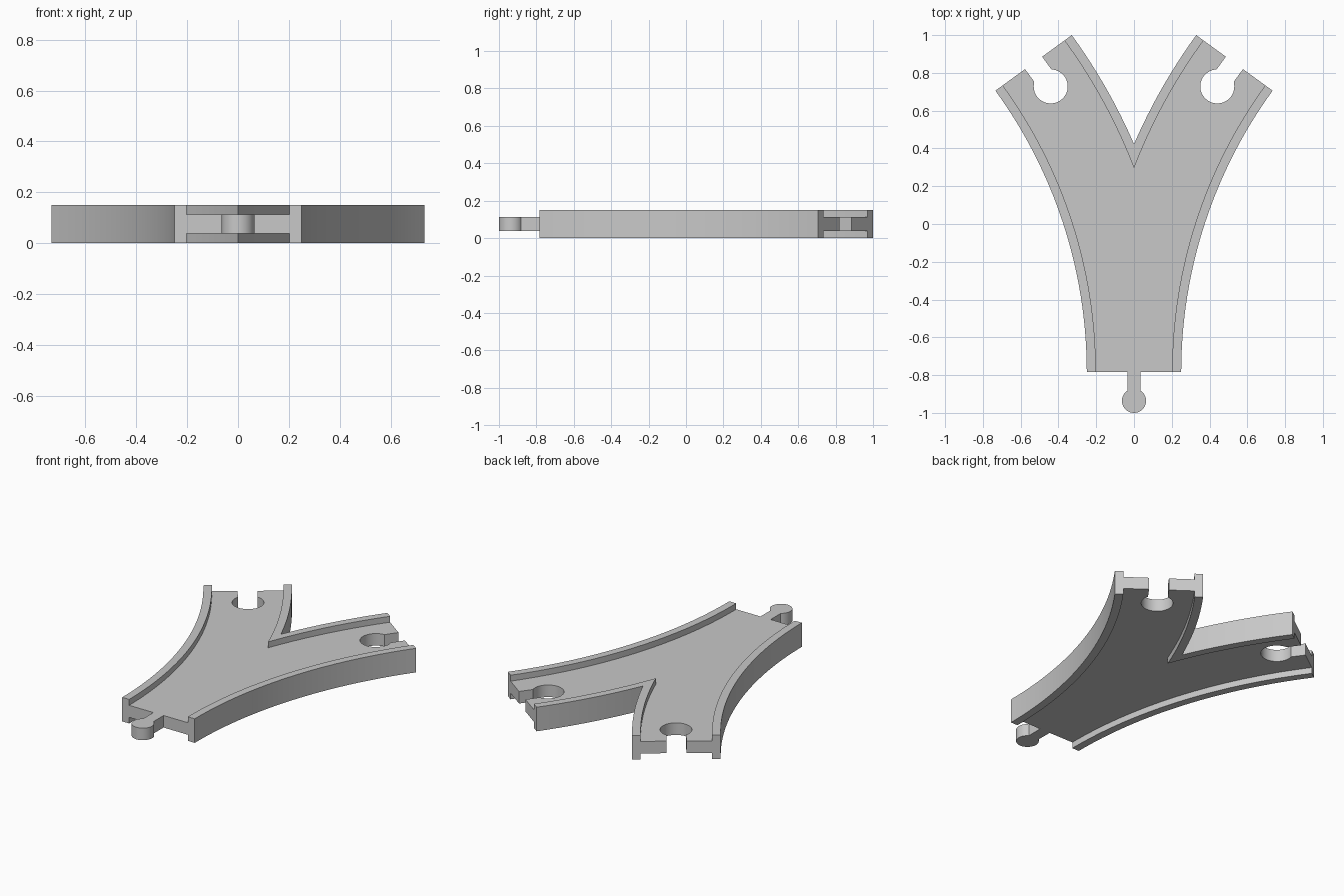
import bpy, bmesh
from math import sin, cos, acos, asin, radians, pi

if "Cube" in bpy.data.objects:
    bpy.data.objects.remove(bpy.data.objects["Cube"], do_unlink=True)

# Main dimensions
START_Y = -0.783                   # single end of the track
END = radians(36)                  # sweep of each branch
R_OUT = 3.033                      # crotch side of a branch
R_IN = R_OUT - 0.5                 # outer side of a branch
CX = R_IN + 0.25                   # centre of the right-hand arc
RAIL = 0.048
HEIGHT, DECK_LOW, DECK_TOP = 0.15, 0.038, 0.113

wood = bpy.data.materials.new("plain_grey")
wood.use_nodes = True
grey = (0.58, 0.58, 0.58, 1)
wood.diffuse_color = grey
wood.node_tree.nodes["Principled BSDF"].inputs["Base Color"].default_value = grey


def arc(cx, cy, r, a0, a1, n):
    steps = [a0 + (a1 - a0) * i / n for i in range(n + 1)]
    return [(cx + r * cos(a), cy + r * sin(a)) for a in steps]


def branch(r, a0, a1, n=32):
    """Points along the +x branch at radius r, angles from the single end."""
    return arc(CX, START_Y, r, pi - a0, pi - a1, n)


def mirror(points):
    return [(-x, y) for x, y in points]


def closed(half):
    """Complete a half outline by mirroring, sharing points on x = 0."""
    return half + [p for p in reversed(mirror(half)) if abs(p[0]) > 1e-5]


def slab(name, outline, z0, z1):
    bm = bmesh.new()
    face = bm.faces.new([bm.verts.new((x, y, z0)) for x, y in outline])
    made = bmesh.ops.extrude_face_region(bm, geom=[face])["geom"]
    top = [v for v in made if isinstance(v, bmesh.types.BMVert)]
    bmesh.ops.translate(bm, verts=top, vec=(0, 0, z1 - z0))
    bmesh.ops.recalc_face_normals(bm, faces=bm.faces)
    mesh = bpy.data.meshes.new(name)
    bm.to_mesh(mesh)
    bm.free()
    mesh.materials.append(wood)
    obj = bpy.data.objects.new(name, mesh)
    bpy.context.collection.objects.link(obj)
    bpy.ops.object.select_all(action='DESELECT')
    obj.select_set(True)
    bpy.context.view_layer.objects.active = obj
    bpy.ops.object.shade_smooth_by_angle(angle=radians(30))
    return obj


# Outer rails
side = branch(R_IN, 0, END) + branch(R_IN + RAIL, END, 0)
slab("left_outer_rail", side, 0, HEIGHT)
slab("right_outer_rail", mirror(side), 0, HEIGHT)

# V-shaped rail between the branches
tip_out = acos(CX / R_OUT)
tip_in = acos(CX / (R_OUT - RAIL))
vee = branch(R_OUT - RAIL, tip_in, END, 20) + branch(R_OUT, END, tip_out, 20)
slab("crotch_rail", closed(vee), 0, HEIGHT)

# Keyhole socket at the end of a branch
SOCKET_R, SLOT, DEPTH = 0.09, 0.056, 0.154
ex, ey = CX - CX * cos(END), START_Y + CX * sin(END)
sx, sy = ex - DEPTH * sin(END), ey - DEPTH * cos(END)
heading = pi / 2 - END
gap = asin(SLOT / SOCKET_R)
hole = arc(sx, sy, SOCKET_R, heading - gap, heading + gap - 2 * pi, 40)
mouth = [(ex + s * SLOT * cos(END), ey - s * SLOT * sin(END)) for s in (1, -1)]

# Deck with both sockets cut into its outline
deck = (branch(R_IN + RAIL, 0, END) + [mouth[0]] + hole + [mouth[1]]
        + branch(R_OUT - RAIL, END, tip_in))
slab("deck", closed(deck), DECK_LOW, DECK_TOP)

# Connector peg: neck and round head
HEAD_R, NECK = 0.064, 0.035
bend = asin(NECK / HEAD_R)
peg = [(-NECK, START_Y)] + arc(0, -1 + HEAD_R, HEAD_R, pi / 2 + bend,
                               2.5 * pi - bend, 40) + [(NECK, START_Y)]
slab("connector_peg", peg, DECK_LOW, DECK_TOP)
